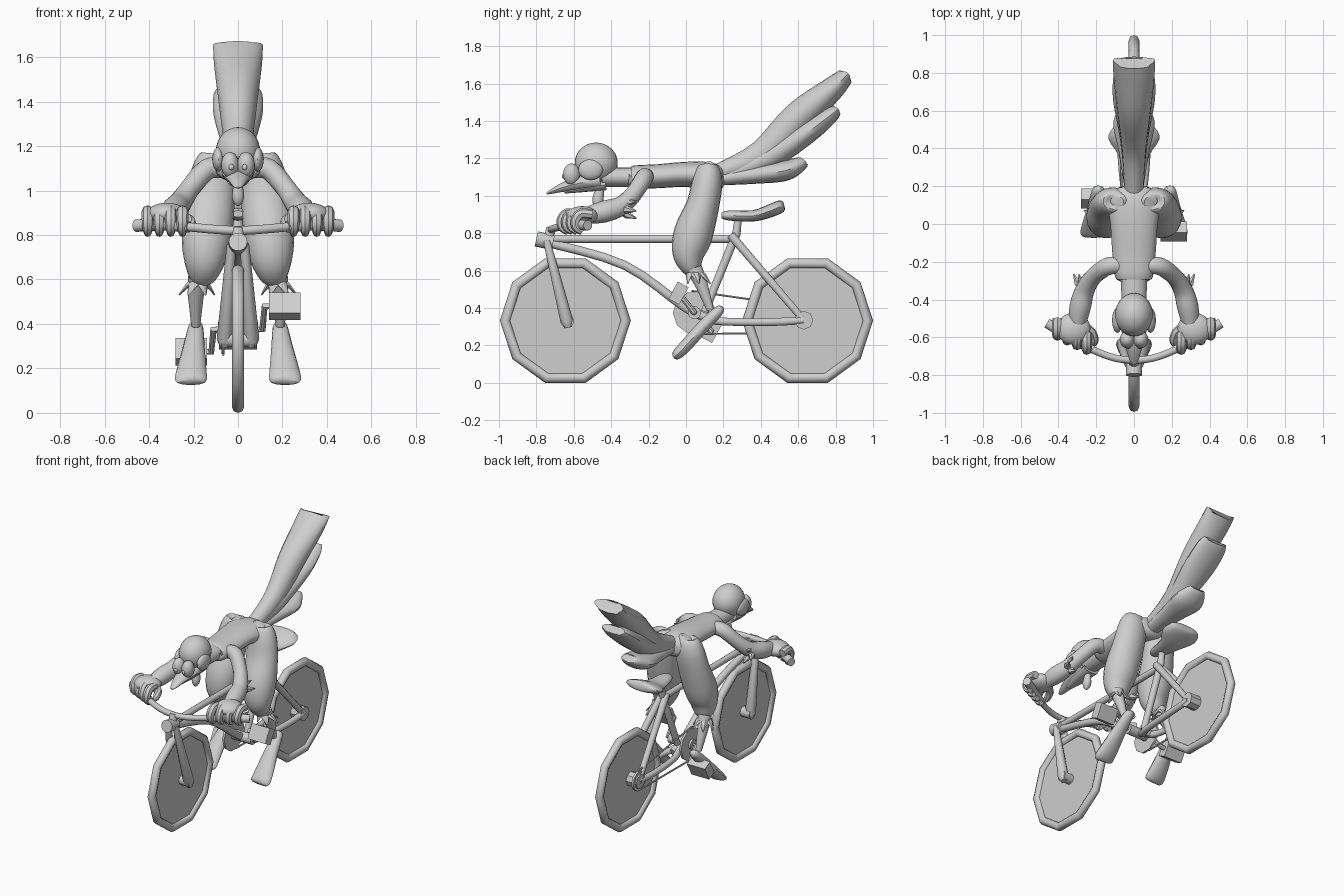
import bpy, bmesh, math
from mathutils import Vector, Matrix

grey = bpy.data.materials.new("light_grey")
grey.diffuse_color = (0.62, 0.62, 0.62, 1)


def finish(name, bm, mirror=False, angle=40):
    bmesh.ops.recalc_face_normals(bm, faces=bm.faces[:])
    me = bpy.data.meshes.new(name)
    bm.to_mesh(me)
    bm.free()
    ob = bpy.data.objects.new(name, me)
    bpy.context.collection.objects.link(ob)
    me.materials.append(grey)
    if mirror:
        ob.modifiers.new("mirror", 'MIRROR')
    bpy.ops.object.select_all(action='DESELECT')
    ob.select_set(True)
    bpy.context.view_layer.objects.active = ob
    bpy.ops.object.shade_smooth_by_angle(angle=math.radians(angle))
    return ob


def spline(keys, steps):
    """Catmull-Rom through the keys."""
    out = []
    for i in range(len(keys) - 1):
        a, b, c, d = (keys[max(i - 1, 0)], keys[i], keys[i + 1],
                      keys[min(i + 2, len(keys) - 1)])
        for s in range(steps):
            t = s / steps
            out.append([0.5 * (2 * q + (r - p) * t + (2 * p - 5 * q + 4 * r - u) * t * t
                               + (3 * q - p - 3 * r + u) * t ** 3)
                        for p, q, r, u in zip(a, b, c, d)])
    return out + [list(keys[-1])]


def loft(name, keys, sides=12, steps=1, mirror=False, ref=(1, 0, 0), notch=0, fixed=None):
    """Skin of elliptical rings; each key is x, y, z, half width, half height."""
    rows = spline([k if len(k) == 5 else (*k, k[3]) for k in keys], steps)
    bm = bmesh.new()
    pts = [Vector(r[:3]) for r in rows]
    rings = []
    for i, r in enumerate(rows):
        t = fixed or pts[min(i + 1, len(pts) - 1)] - pts[max(i - 1, 0)]
        t = Vector(t).normalized()
        u = Vector(ref)
        u = (u - t * u.dot(t)).normalized()
        v = t.cross(u)
        ring = []
        for k in range(sides):
            a = 2 * math.pi * k / sides
            p = pts[i] + u * math.cos(a) * max(r[3], .002) + v * math.sin(a) * max(r[4], .002)
            if notch and i == len(rows) - 1:
                p -= t * notch * (1 - abs(math.cos(a)))
            ring.append(bm.verts.new(p))
        rings.append(ring)
    for a, b in zip(rings, rings[1:]):
        for k in range(sides):
            j = (k + 1) % sides
            bm.faces.new((a[k], a[j], b[j], b[k]))
    bm.faces.new(rings[0][::-1])
    bm.faces.new(rings[-1])
    return finish(name, bm, mirror)


def ball(name, c, s, mirror=False, seg=20):
    bm = bmesh.new()
    bmesh.ops.create_uvsphere(bm, u_segments=seg, v_segments=seg // 2 + 2, radius=1)
    bmesh.ops.transform(bm, matrix=Matrix.Translation(c) @ Matrix.Diagonal((*s, 1)), verts=bm.verts)
    return finish(name, bm, mirror)


def box(name, c, s, tilt):
    bm = bmesh.new()
    bmesh.ops.create_cube(bm, size=1)
    m = Matrix.Translation(c) @ Matrix.Rotation(math.radians(tilt), 4, 'X') @ Matrix.Diagonal((*s, 1))
    bmesh.ops.transform(bm, matrix=m, verts=bm.verts)
    return finish(name, bm)


def disc(name, x0, x1, y, z, r, sides):
    return loft(name, [(x0, y, z, r), (x1, y, z, r)], sides, ref=(0, 1, 0))


# Wheels: ten-sided tyre with a solid thin disc
for label, y in (("front", -0.645), ("rear", 0.65)):
    bm = bmesh.new()
    grid = [[bm.verts.new((0.028 * math.sin(b),
                           y + (0.322 + 0.028 * math.cos(b)) * math.cos(a),
                           0.333 + (0.322 + 0.028 * math.cos(b)) * math.sin(a)))
             for b in (2 * math.pi * j / 8 for j in range(8))]
            for a in (2 * math.pi * i / 10 for i in range(10))]
    for i in range(10):
        for j in range(8):
            n, m = (i + 1) % 10, (j + 1) % 8
            bm.faces.new((grid[i][j], grid[n][j], grid[n][m], grid[i][m]))
    finish(label + "_tyre", bm, angle=50)
    disc(label + "_wheel_disc", -0.005, 0.005, y, 0.333, 0.312, 10)
disc("front_hub", -0.075, 0.075, -0.635, 0.33, 0.036, 10)
disc("rear_hub", -0.085, 0.085, 0.63, 0.335, 0.05, 8)

# Bicycle frame
loft("head_tube", [(0, -.80, .77, .042), (0, -.71, .75, .042)], 14)
loft("fork_blade", [(.03, -.745, .76, .02), (.06, -.637, .33, .036), (.06, -.63, .295, .02)], 10, mirror=True)
loft("top_tube", [(0, -.74, .77, .022), (0, .25, .77, .022)], 10)
loft("down_tube", [(0, -.76, .755, .025), (0, -.33, .63, .025), (0, 0, .40, .025), (0, .15, .335, .025)], 10, 4)
loft("chain_stay", [(.01, .10, .345, .025), (.05, .2, .328, .022), (.07, .45, .325, .022), (.07, .63, .335, .022)], 10, 3, True)
loft("seat_stay", [(.015, .24, .79, .024), (.07, .63, .335, .02)], 10, mirror=True)
loft("seat_tube", [(0, .28, .89, .02), (0, .27, .80, .024), (0, .10, .38, .022)], 10)
loft("saddle", [(0, .19, .895, .025, .015), (0, .23, .895, .05, .027), (0, .36, .893, .08, .03),
                (0, .45, .92, .135, .035), (0, .51, .945, .11, .033), (0, .525, .95, .06, .015)], 16, 3)

# Handlebar, stem and grips
bar = [(.46, -.525, .842), (.33, -.605, .848), (.21, -.67, .835), (.1, -.71, .825)]
path = [(-x, y, z, .02) for x, y, z in bar] + [(0, -.72, .82, .02)] + [(x, y, z, .02) for x, y, z in bar[::-1]]
loft("handlebar", path, 10, 3, ref=(0, 0, 1))
loft("grip", [(.46, -.525, .842, .028), (.33, -.605, .848, .028), (.22, -.665, .836, .026)], 10, mirror=True, ref=(0, 0, 1))
loft("stem", [(0, -.74, .75, .03), (0, -.72, .83, .026)], 10)

# Drive train
AY, AZ = 0.045, 0.375
disc("chainring", -0.075, -0.06, AY, AZ, 0.115, 10)
disc("bottom_bracket", -0.09, 0.09, AY, AZ, 0.035, 10)
disc("sprocket", -0.075, -0.06, .63, .335, 0.07, 10)
loft("chain_upper", [(-.067, .03, .492, .006), (-.067, .63, .405, .006)], 6)
loft("chain_lower", [(-.067, .07, .262, .006), (-.067, .63, .266, .006)], 6)
for label, s, py, pz, tilt in (("right", 1, -.04, .48, 62), ("left", -1, .135, .275, 62)):
    loft(label + "_crank", [(s * .06, AY, AZ, .016), (s * .11, AY, AZ, .016),
                            (s * .12, py, pz, .016), (s * .2, py, pz, .016)], 8, ref=(0, .3, 1))
    box(label + "_pedal", (s * .21, py, pz), (.14, .105, .065), tilt)

# Torso, neck and head
loft("torso", [(0, .205, 1.09, .03, .02), (0, .185, 1.09, .10, .06), (0, .12, 1.105, .14, .075),
               (0, 0, 1.115, .125, .067), (0, -.15, 1.105, .115, .064), (0, -.28, 1.1, .1, .062),
               (0, -.295, 1.1, .075, .045)], 20, 3)
loft("neck", [(0, -.26, 1.1, .07, .052), (0, -.45, 1.1, .065, .052)], 16)
ball("head", (0, -.48, 1.175), (.1, .115, .11), seg=28)
ball("cheek_disc", (.088, -.51, 1.14), (.028, .066, .055), True)
ball("eye", (.036, -.612, 1.115), (.04, .045, .058), True)
ball("pupil", (.03, -.653, 1.105), (.012, .01, .014), True, 12)
loft("upper_beak", [(0, -.46, 1.085, .075, .05), (0, -.56, 1.07, .068, .04), (0, -.66, 1.045, .042, .025),
                    (0, -.72, 1.022, .024, .012), (0, -.745, 1.012, .008, .005)], 14, 3)
loft("lower_beak", [(0, -.43, 1.06, .06, .03), (0, -.56, 1.035, .045, .016), (0, -.65, 1.02, .02, .008)], 12, 2)
loft("throat_tuft", [(0, -.46, 1.05, .015, .02), (0, -.47, .985, .027, .03), (0, -.475, .95, .022, .022),
                     (0, -.475, .93, .006)], 12, 3)

# Tail: three stacked feathers
loft("upper_tail_feather", [(0, .16, 1.12, .05, .045), (0, .40, 1.22, .065, .075), (0, .60, 1.42, .09, .085),
                            (0, .78, 1.57, .108, .065), (0, .868, 1.655, .112, .04)], 16, 4, notch=.045)
loft("middle_tail_feather", [(0, .20, 1.10, .045, .04), (0, .45, 1.21, .075, .065), (0, .65, 1.34, .11, .06),
                             (0, .77, 1.43, .11, .045), (0, .815, 1.465, .09, .025)], 16, 4, notch=.02)
loft("lower_tail_feather", [(0, .16, 1.09, .045, .035), (0, .38, 1.115, .08, .05), (0, .53, 1.135, .11, .055),
                            (0, .61, 1.17, .08, .04), (0, .635, 1.19, .055, .025)], 16, 4, notch=.015)

# Legs: heavy thigh, ragged cuff, thin shin, long flat foot
loft("thigh", [(.09, .12, 1.17, .03, .02), (.09, .12, 1.155, .075, .055), (.11, .115, 1.08, .10, .08),
               (.125, .09, .95, .11, .088), (.14, .04, .80, .113, .105), (.15, .015, .69, .095, .088),
               (.16, .03, .605, .06, .05), (.163, .04, .58, .025, .02)], 20, 4, True)
loft("shin", [(.18, .045, .61, .045), (.19, .085, .52, .035), (.19, .13, .39, .02)], 10, mirror=True)
for k in range(6):
    a = math.pi * k / 3
    dx, dy = math.cos(a), math.sin(a)
    loft("leg_cuff_feather", [(.175, .045, .60, .03), (.18 + .045 * dx, .055 + .045 * dy, .575, .025, .012),
                              (.185 + .08 * dx, .07 + .07 * dy, .53, .003)], 6, mirror=True, ref=(-dy, dx, 0))
loft("foot", [(.19, .195, .405, .02, .01), (.19, .175, .385, .034, .028), (.198, .09, .30, .048, .034),
              (.208, 0, .20, .066, .034), (.212, -.05, .15, .072, .028), (.212, -.065, .137, .055, .012)],
     14, 3, True)

# Arms with elbow cuff, hands with curled fingers
loft("arm", [(.07, -.22, 1.10, .045), (.14, -.225, 1.095, .048), (.215, -.28, 1.01, .046), (.26, -.35, .945, .052),
             (.285, -.44, .915, .058), (.30, -.53, .895, .045)], 14, 4, True, ref=(0, 0, 1))
for dx, dz in ((.03, .02), (.01, -.05), (.05, -.02)):
    loft("arm_cuff_feather", [(.25, -.36, .945, .035), (.25 + dx, -.31, .945 + dz, .02),
                              (.25 + dx * 1.4, -.265, .945 + dz * 1.3, .003)], 6, mirror=True, ref=(0, 0, 1))
ball("hand", (.32, -.555, .895), (.09, .085, .05), True)
for k in range(4):
    x, y = .25 + .052 * k, -.625 + .025 * k
    loft("finger", [(x, y + .05, .90, .026), (x, y - .01, .905, .028), (x, y - .04, .87, .027),
                    (x, y - .035, .83, .024), (x, y - .005, .805, .016)], 8, 3, True)
loft("thumb", [(.27, -.54, .885, .026), (.225, -.575, .87, .026), (.21, -.62, .85, .022), (.215, -.645, .835, .01)],
     8, 3, True, ref=(0, 0, 1))
